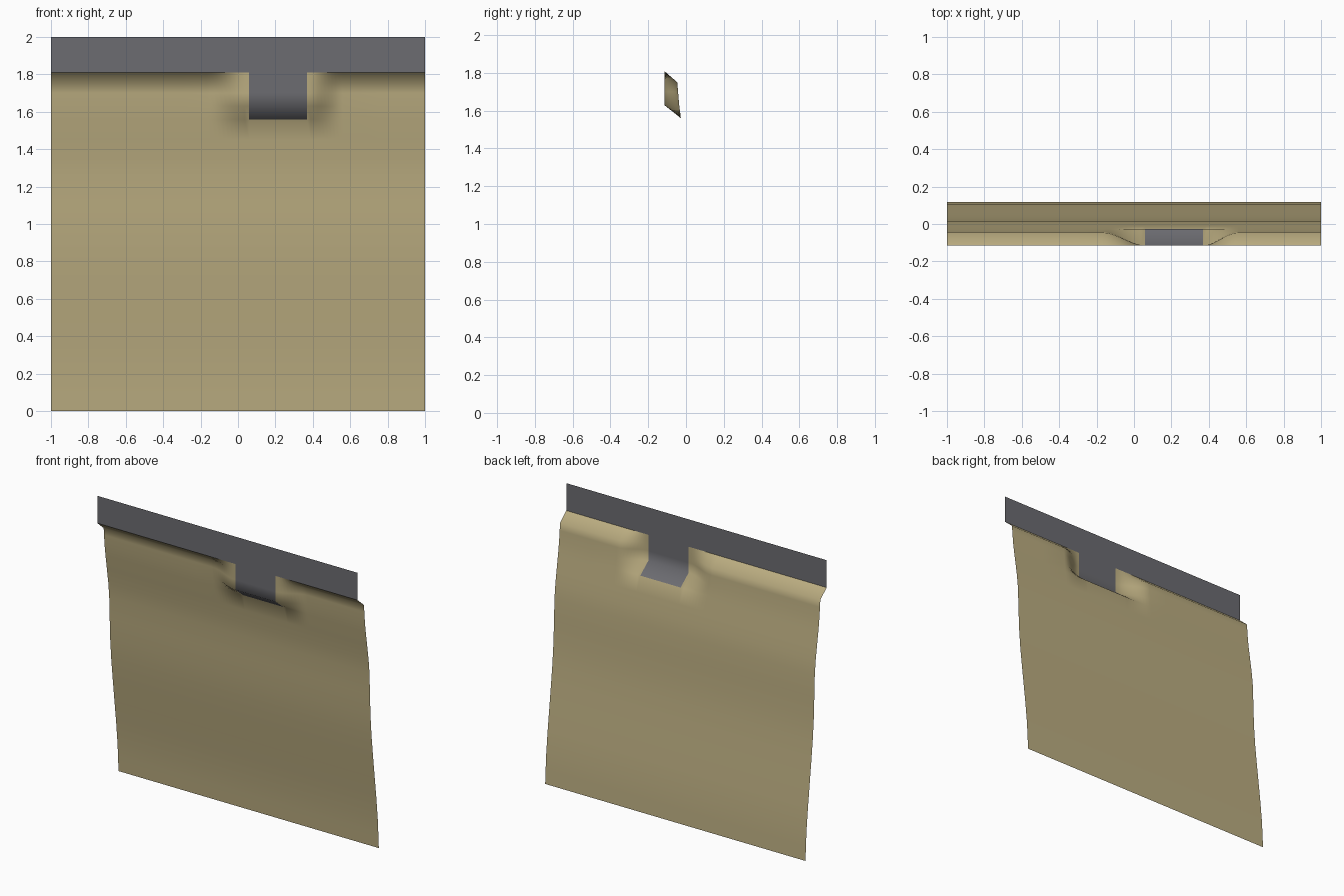
import bpy

if "Cube" in bpy.data.objects:
    bpy.data.objects.remove(bpy.data.objects["Cube"])

FRONT = -0.115          # y of the upright trim
TAB_L, TAB_R = 0.06, 0.37
TAB_Z = 1.56

# wall profile, top to bottom: (z, y)
PROFILE = [(2.0, FRONT), (1.81, FRONT), (1.75, -0.046), (1.70, -0.042), (1.63, -0.036),
           (1.56, -0.027), (1.45, -0.010), (1.35, 0.005), (1.25, 0.015),
           (1.10, 0.020), (0.95, 0.026), (0.80, 0.038), (0.65, 0.055),
           (0.50, 0.073), (0.35, 0.091), (0.20, 0.106), (0.10, 0.112), (0, 0.117)]


def smooth(t):
    t = max(0.0, min(1.0, t))
    return t * t * (3 - 2 * t)


def bulge(x):
    """How far the wall is drawn forward to meet the tab at this x."""
    if x < TAB_L:
        return smooth((x + 0.17) / (TAB_L + 0.17))
    if x > TAB_R:
        return smooth((0.56 - x) / (0.56 - TAB_R))
    return 1.0


# columns, denser in the two blends beside the tab
N = 10
XS = [-1, -0.6, -0.3]
XS += [-0.17 + (TAB_L + 0.17) * i / N for i in range(N + 1)]
XS += [TAB_R + (0.56 - TAB_R) * i / N for i in range(N + 1)]
XS += [0.75, 1]


def is_trim(x, z):
    return z > 1.81 or (TAB_L < x < TAB_R and z > TAB_Z)


def sheet(name, want_trim, color):
    verts, faces, index = [], [], {}

    def vert(i, j):
        if (i, j) not in index:
            x, (z, y) = XS[i], PROFILE[j]
            if z >= 1.63:
                y += (FRONT - y) * bulge(x)
            index[i, j] = len(verts)
            verts.append((x, y, z))
        return index[i, j]

    for i in range(len(XS) - 1):
        for j in range(len(PROFILE) - 1):
            xm = (XS[i] + XS[i + 1]) / 2
            zm = (PROFILE[j][0] + PROFILE[j + 1][0]) / 2
            if is_trim(xm, zm) == want_trim:
                faces.append((vert(i, j), vert(i, j + 1),
                              vert(i + 1, j + 1), vert(i + 1, j)))
    mesh = bpy.data.meshes.new(name)
    mesh.from_pydata(verts, [], faces)
    mesh.polygons.foreach_set("use_smooth", [True] * len(faces))
    mat = bpy.data.materials.new(name + "_color")
    mat.diffuse_color = color
    mat.use_nodes = True
    mat.node_tree.nodes["Principled BSDF"].inputs["Base Color"].default_value = mat.diffuse_color
    mesh.materials.append(mat)
    obj = bpy.data.objects.new(name, mesh)
    bpy.context.collection.objects.link(obj)


# rippled wall and the flat trim with its hanging tab
sheet("curved_wall", False, (0.50, 0.42, 0.22, 1))
sheet("trim_with_tab", True, (0.15, 0.15, 0.165, 1))
